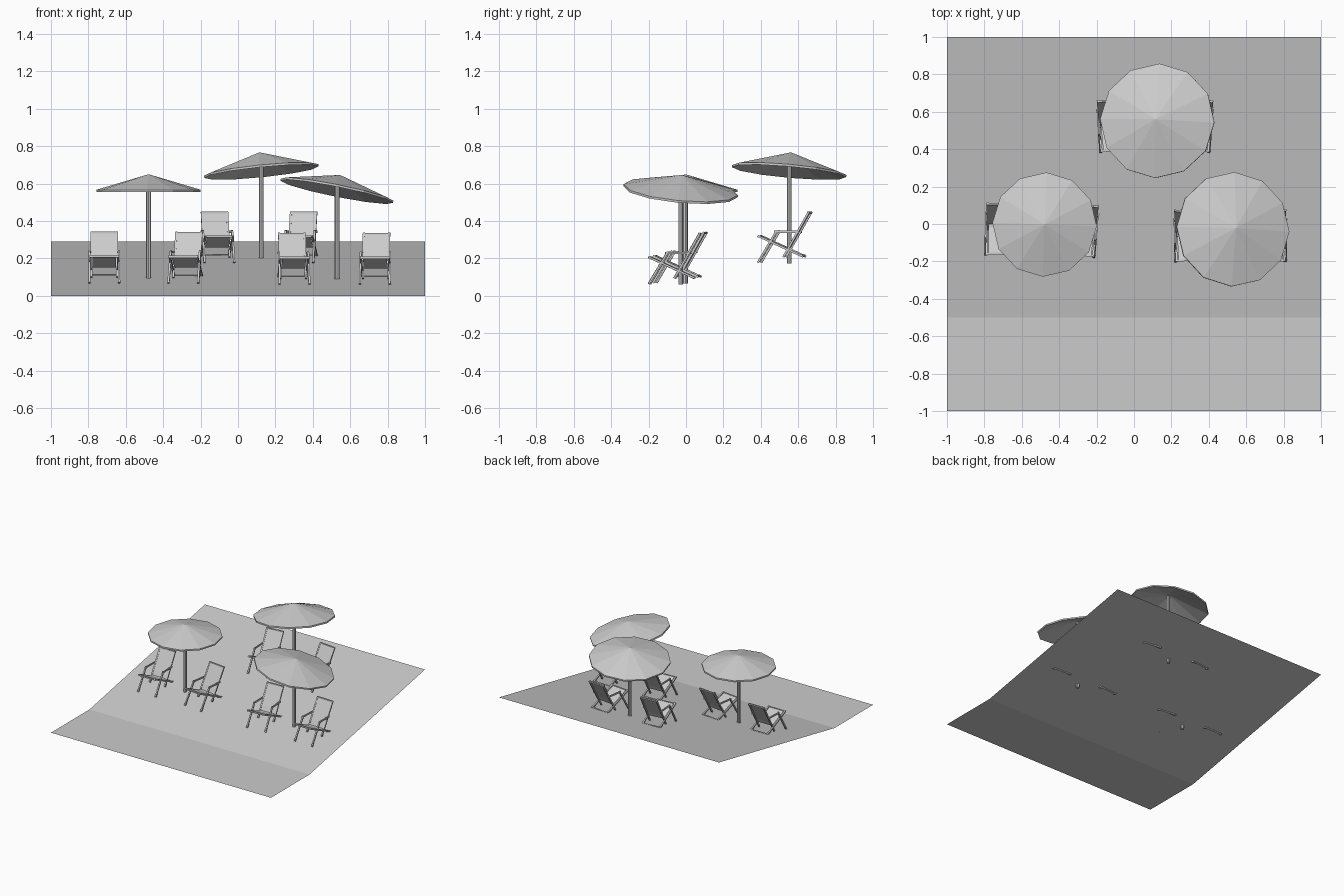
import bpy, bmesh
from math import radians
from mathutils import Vector, Matrix

if "Cube" in bpy.data.objects:
    bpy.data.objects.remove(bpy.data.objects["Cube"])

SLOPE = 0.29 / 1.5


def ground_z(y):
    return max(0.0, (y + 0.5) * SLOPE)


def finish(bm, name, matrix=Matrix()):
    bmesh.ops.recalc_face_normals(bm, faces=bm.faces)
    me = bpy.data.meshes.new(name)
    bm.to_mesh(me)
    bm.free()
    ob = bpy.data.objects.new(name, me)
    ob.matrix_world = matrix
    bpy.context.collection.objects.link(ob)
    return ob


def bar(bm, a, b, w=0.011, d=0.011):
    """Square bar running from a to b."""
    a, b = Vector(a), Vector(b)
    axis = b - a
    rot = axis.to_track_quat('Z', 'X' if abs(axis.x) < 0.9 * axis.length else 'Y')
    m = (Matrix.Translation((a + b) / 2) @ rot.to_matrix().to_4x4()
         @ Matrix.Diagonal((w, d, axis.length, 1)))
    bmesh.ops.create_cube(bm, size=1, matrix=m)


# Sloping beach with a flat strip at the front
bm = bmesh.new()
rows = [[bm.verts.new((x, y, ground_z(y))) for x in (-1, 1)] for y in (-1, -0.5, 1)]
for r, s in zip(rows, rows[1:]):
    bm.faces.new((r[0], r[1], s[1], s[0]))
finish(bm, "beach_ground")


# Umbrella: pole plus a tilted twelve-sided canopy shell
def umbrella(label, x, y, rim_z, radius, height, slope_x, slope_y):
    bottom, top = ground_z(y) - 0.03, rim_z + height - 0.02
    bm = bmesh.new()
    bmesh.ops.create_cone(bm, cap_ends=True, segments=8, radius1=0.013, radius2=0.013,
                          depth=top - bottom)
    finish(bm, label + "_umbrella_pole", Matrix.Translation((x, y, (top + bottom) / 2)))

    bm = bmesh.new()
    t = 0.012
    pts = [(0, height), (radius, 0), (radius, -t), (0, height - t)]
    vs = [bm.verts.new((r, 0, z)) for r, z in pts]
    es = [bm.edges.new(p) for p in zip(vs, vs[1:])]
    bmesh.ops.spin(bm, geom=vs + es, cent=(0, 0, 0), axis=(0, 0, 1),
                   angle=radians(360), steps=12)
    bmesh.ops.remove_doubles(bm, verts=bm.verts, dist=0.0005)
    tilt = Vector((0, 0, 1)).rotation_difference(Vector((-slope_x, -slope_y, 1)))
    finish(bm, label + "_umbrella_canopy",
           Matrix.Translation((x, y, rim_z)) @ tilt.to_matrix().to_4x4()
           @ Matrix.Rotation(radians(-2), 4, 'Z'))


umbrella("left", -0.478, -0.003, 0.567, 0.279, 0.083, 0, 0)
umbrella("back", 0.124, 0.552, 0.673, 0.307, 0.095, 0.10, -0.09)
umbrella("right", 0.53, -0.028, 0.568, 0.307, 0.08, -0.2, -0.09)


# Beach chair: slanted seat and back frames, front legs, arms and fabric
def chair(label, x, y, yaw):
    place = Matrix.Translation((x, y, ground_z(y))) @ Matrix.Rotation(radians(yaw), 4, 'Z')
    bm = bmesh.new()
    for s in (-1, 1):
        bar(bm, (s * 0.068, 0.135, 0.25), (s * 0.068, -0.002, 0.008))       # back rail
        bar(bm, (s * 0.074, -0.14, 0.122), (s * 0.074, 0.105, 0.01))        # seat rail
        bar(bm, (s * 0.080, -0.138, -0.022), (s * 0.078, -0.036, 0.15))     # front leg
        bar(bm, (s * 0.079, -0.05, 0.143), (s * 0.075, 0.083, 0.143), 0.012, 0.008)
    bar(bm, (-0.068, 0.131, 0.245), (0.068, 0.131, 0.245))
    bar(bm, (-0.078, -0.134, 0.118), (0.078, -0.134, 0.118))
    bar(bm, (-0.078, 0.095, 0.016), (0.078, 0.095, 0.016))
    finish(bm, label + "_chair_frame", place)

    bm = bmesh.new()
    path = [(0.131, 0.251), (0.042, 0.092), (0.026, 0.06), (0.008, 0.06), (-0.136, 0.124)]
    rows = [[bm.verts.new((sx, py, pz)) for sx in (-0.064, 0.064)] for py, pz in path]
    for r, q in zip(rows, rows[1:]):
        bm.faces.new((r[0], r[1], q[1], q[0]))
    bmesh.ops.solidify(bm, geom=bm.faces[:], thickness=0.004)
    finish(bm, label + "_chair_fabric", place)


chair("left_outer", -0.715, -0.025, 0)
chair("left_inner", -0.277, -0.03, -6.5)
chair("back_left", -0.113, 0.53, 5.5)
chair("back_right", 0.337, 0.53, -6)
chair("right_inner", 0.295, -0.058, 3)
chair("right_outer", 0.736, -0.058, -2)
